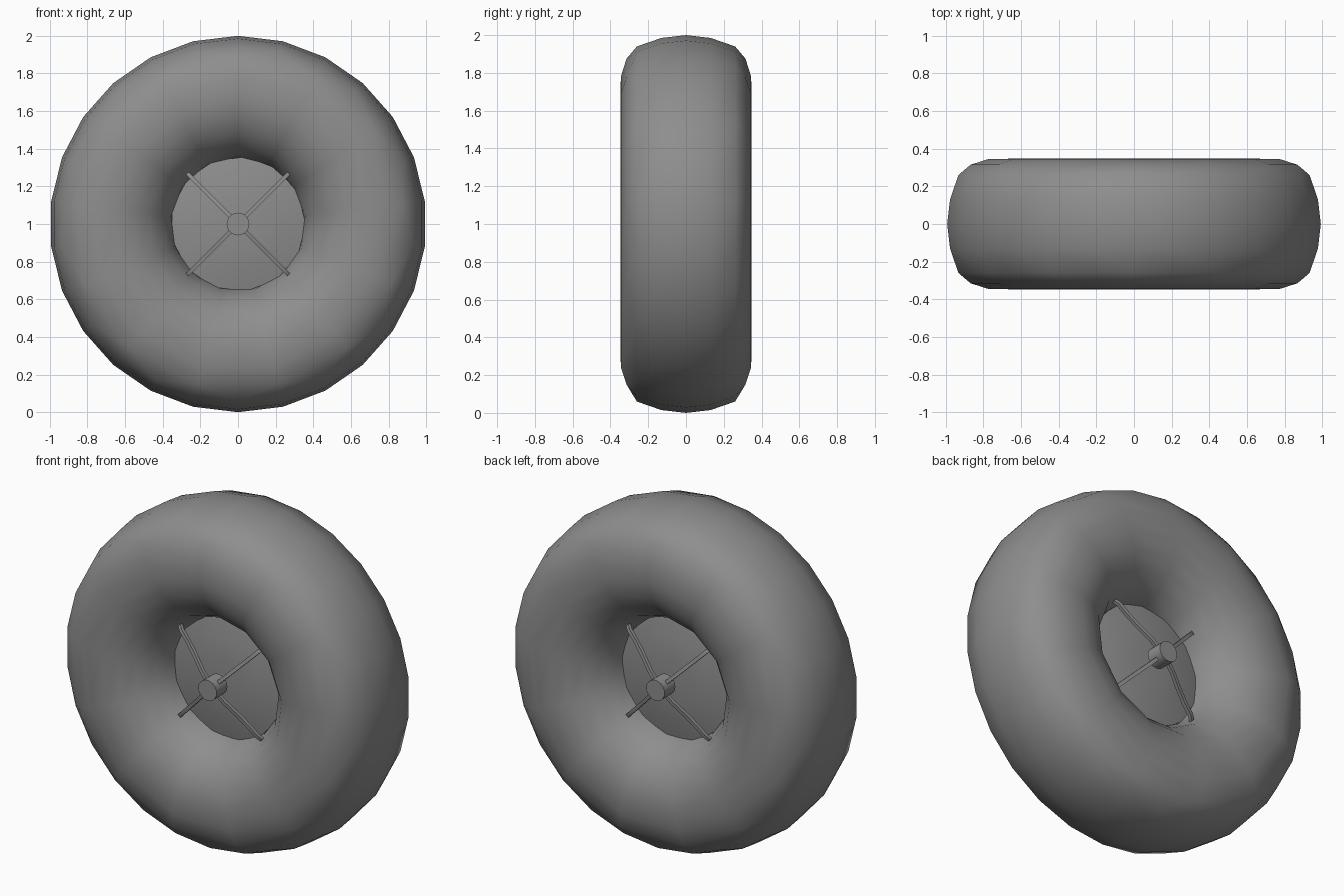
import bpy, bmesh, math
from mathutils import Vector

if "Cube" in bpy.data.objects:
    bpy.data.objects.remove(bpy.data.objects["Cube"])

SIDES = 26  # outer tread sides; sidewalls use half as many

dark = bpy.data.materials.new("dark_grey")
dark.diffuse_color = (0.27, 0.27, 0.27, 1)
dark.use_nodes = True
dark.node_tree.nodes["Principled BSDF"].inputs["Base Color"].default_value = dark.diffuse_color


def polar(r, y, ang):
    return (r * math.cos(ang), y, 1 + r * math.sin(ang))


def smooth(ob, angle):
    ob.data.materials.append(dark)
    bpy.ops.object.select_all(action='DESELECT')
    bpy.context.view_layer.objects.active = ob
    ob.select_set(True)
    bpy.ops.object.shade_smooth_by_angle(angle=math.radians(angle))


def finish(name, bm, angle):
    bmesh.ops.recalc_face_normals(bm, faces=bm.faces[:])
    me = bpy.data.meshes.new(name)
    bm.to_mesh(me)
    bm.free()
    ob = bpy.data.objects.new(name, me)
    bpy.context.collection.objects.link(ob)
    smooth(ob, angle)


def ring_of(bm, r, y, n, start=0.0):
    return [bm.verts.new(polar(r, y, start + 2 * math.pi * i / n)) for i in range(n)]


# Tyre: closed cross-section (radius, y), fine tread and coarser sidewalls
half = [(0.985, 0.13), (0.94, 0.26), (0.875, 0.315), (0.78, 0.345), (0.66, 0.347),
        (0.57, 0.325), (0.48, 0.275), (0.405, 0.195), (0.36, 0.10)]
profile = [(1.0, 0)] + half + [(0.345, 0)] + [(r, -y) for r, y in reversed(half)]
bm = bmesh.new()
rings = [ring_of(bm, r, y, SIDES if r > 0.9 else SIDES // 2, math.pi / 2)
         for r, y in profile]
for k, a in enumerate(rings):
    b = rings[(k + 1) % len(rings)]
    if len(a) < len(b):
        a, b = b, a
    for i in range(len(b)):
        j = (i + 1) % len(b)
        if len(a) == len(b):
            bm.faces.new((a[i], a[j], b[j], b[i]))
        else:
            p, q, s = a[2 * i], a[2 * i + 1], a[(2 * i + 2) % len(a)]
            bm.faces.new((p, q, b[i]))
            bm.faces.new((q, b[j], b[i]))
            bm.faces.new((q, s, b[j]))
finish("tyre", bm, 60)

# Slightly domed wheel disc closing the hole on both faces
bm = bmesh.new()
N = SIDES // 2
disc = [ring_of(bm, r, y, N) for r, y in
        ((0.12, -0.125), (0.24, -0.115), (0.36, -0.09),
         (0.36, 0.09), (0.24, 0.115), (0.12, 0.125))]
for a, b in zip(disc, disc[1:]):
    for i in range(N):
        j = (i + 1) % N
        bm.faces.new((a[i], a[j], b[j], b[i]))
bm.faces.new(disc[0])
bm.faces.new(disc[-1])
finish("wheel_disc", bm, 40)


def spoke(name, ang, side):
    # Bent square bar from the hub out to the rim
    path = [(0.0, 0.24), (0.10, 0.23), (0.20, 0.20), (0.29, 0.18), (0.35, 0.172), (0.38, 0.155)]
    h = 0.0105
    out = Vector((math.cos(ang), 0, math.sin(ang)))
    tan = Vector((-math.sin(ang), 0, math.cos(ang)))
    bm = bmesh.new()
    secs = []
    for r, y in path:
        c = Vector((0, side * y, 1)) + out * r
        secs.append([bm.verts.new(c + tan * h * u + Vector((0, h * v, 0)))
                     for u, v in ((-1, -1), (1, -1), (1, 1), (-1, 1))])
    for a, b in zip(secs, secs[1:]):
        for i in range(4):
            j = (i + 1) % 4
            bm.faces.new((a[i], a[j], b[j], b[i]))
    bm.faces.new(secs[0])
    bm.faces.new(secs[-1])
    finish(name, bm, 30)


# Hub and four spokes on each face
for side, label in ((-1, "front"), (1, "back")):
    bpy.ops.mesh.primitive_cylinder_add(vertices=20, radius=0.06, depth=0.10,
                                        location=(0, side * 0.235, 1),
                                        rotation=(math.pi / 2, 0, 0))
    bpy.context.object.name = label + "_hub"
    smooth(bpy.context.object, 30)
    for k in range(4):
        spoke(f"{label}_spoke_{k + 1}", math.pi / 4 + k * math.pi / 2, side)
